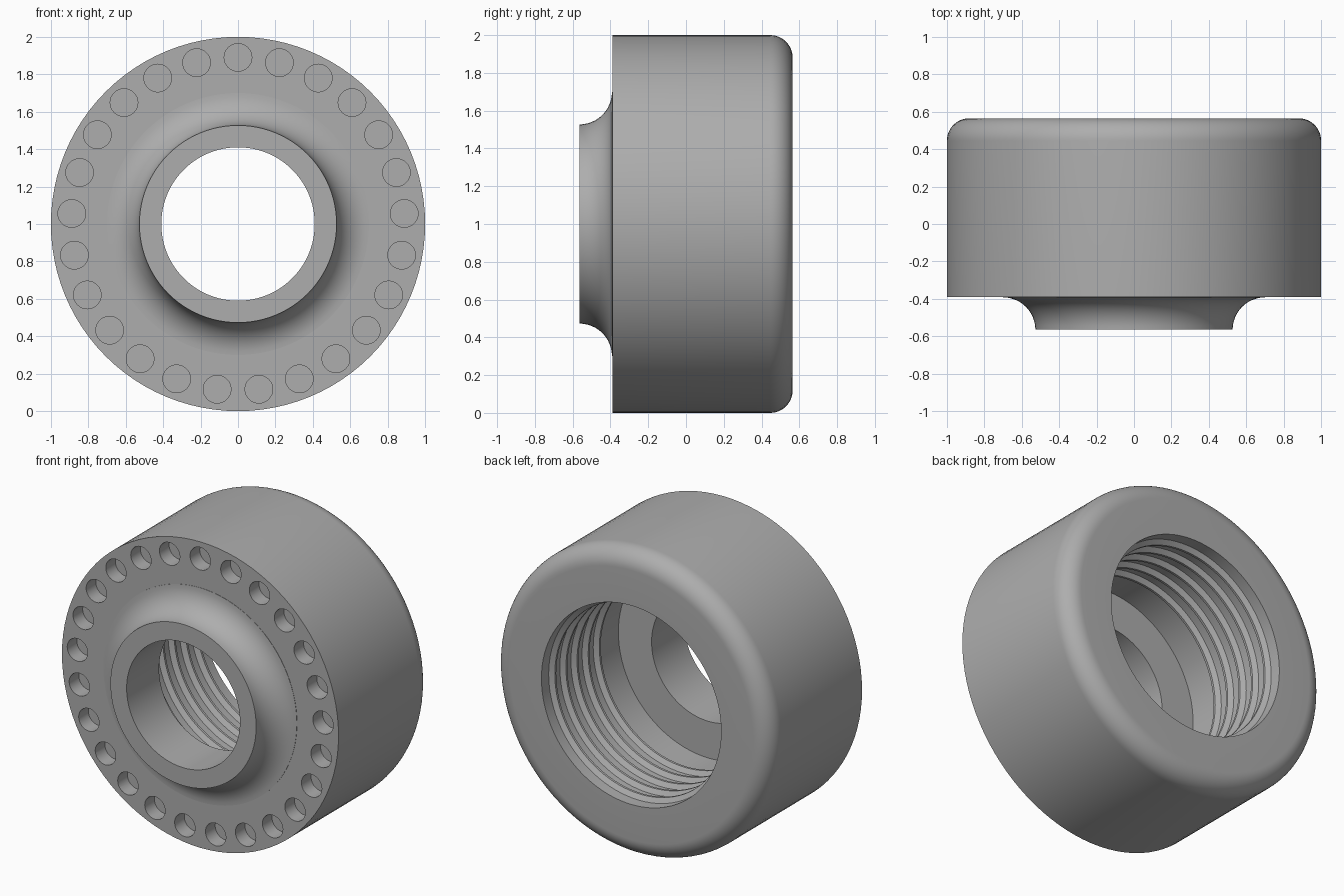
import bpy, bmesh, math
from mathutils import Matrix, Vector

cube = bpy.data.objects.get("Cube")
if cube:
    bpy.data.objects.remove(cube, do_unlink=True)

FRONT, FACE, BACK = -0.565, -0.39, 0.565
CENTRE = Vector((0, 0, 1))
SEGMENTS = 96
HOLES = 25

metal = bpy.data.materials.new("grey metal")
metal.use_nodes = True
grey = (0.42, 0.42, 0.42, 1)
metal.diffuse_color = grey
metal.node_tree.nodes["Principled BSDF"].inputs["Base Color"].default_value = grey


def arc(r, y, radius, start, end, steps=12):
    """Points (radius from axis, depth) along a circular fillet."""
    angles = [math.radians(start + (end - start) * i / steps) for i in range(steps + 1)]
    return [(r + radius * math.cos(a), y + radius * math.sin(a)) for a in angles]


def mesh_object(name, bm):
    bmesh.ops.recalc_face_normals(bm, faces=bm.faces)
    mesh = bpy.data.meshes.new(name)
    bm.to_mesh(mesh)
    bm.free()
    obj = bpy.data.objects.new(name, mesh)
    bpy.context.collection.objects.link(obj)
    mesh.materials.append(metal)
    return obj


# Outer profile: boss, concave flare, front face, rounded back edge
profile = [(0.41, FRONT)]
profile += arc(0.70, FRONT, 0.173, 180, 90)
profile += [(0.70, FACE), (1.0, FACE)]
profile += arc(0.88, BACK - 0.12, 0.12, 0, 90)

# Inner profile: threaded bore, relief, shoulder
bore, crest, pitch = 0.65, 0.62, 0.115
profile.append((bore, BACK))
for i in range(5):
    y = BACK - 0.075 - i * pitch
    profile += [(bore, y), (crest, y - 0.02), (crest, y - 0.035), (bore, y - 0.055)]
profile += [(bore, -0.23), (0.41, -0.23)]

# Lathe the closed profile around the depth axis
bm = bmesh.new()
rings = []
for s in range(SEGMENTS):
    a = math.tau * s / SEGMENTS
    rings.append([bm.verts.new(CENTRE + Vector((r * math.sin(a), y, r * math.cos(a))))
                  for r, y in profile])
for s in range(SEGMENTS):
    here, there = rings[s], rings[(s + 1) % SEGMENTS]
    for i in range(len(profile)):
        j = (i + 1) % len(profile)
        bm.faces.new((here[i], here[j], there[j], there[i]))
bmesh.ops.remove_doubles(bm, verts=bm.verts, dist=0.0005)
body = mesh_object("threaded_collar", bm)

# Ring of blind holes in the front face
bm = bmesh.new()
for i in range(HOLES):
    a = math.tau * i / HOLES
    place = Matrix.Translation(CENTRE + Vector((0.89 * math.sin(a), FACE, 0.89 * math.cos(a))))
    bmesh.ops.create_cone(bm, cap_ends=True, segments=32, radius1=0.074, radius2=0.074,
                          depth=0.2, matrix=place @ Matrix.Rotation(math.pi / 2, 4, "X"))
cutter = mesh_object("hole_cutter", bm)
cutter.hide_render = True

cut = body.modifiers.new("front_holes", "BOOLEAN")
cut.operation = "DIFFERENCE"
cut.solver = "EXACT"
cut.object = cutter

bpy.ops.object.select_all(action="DESELECT")
body.select_set(True)
bpy.context.view_layer.objects.active = body
bpy.ops.object.modifier_apply(modifier=cut.name)
bpy.data.objects.remove(cutter, do_unlink=True)
bpy.ops.object.shade_smooth_by_angle(angle=math.radians(30))
